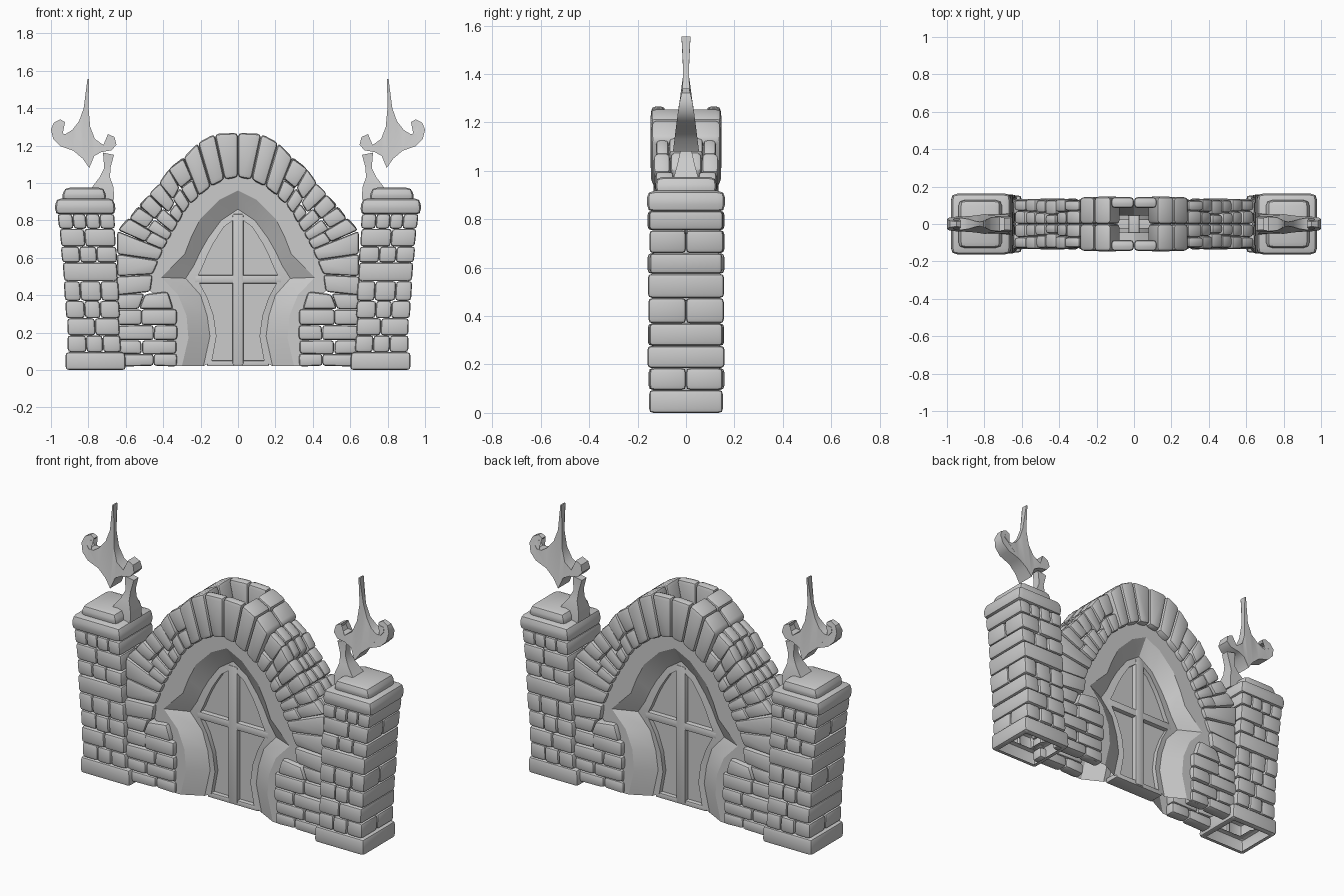
import bpy, bmesh, random
from mathutils import Vector

if "Cube" in bpy.data.objects:
    bpy.data.objects.remove(bpy.data.objects["Cube"])

random.seed(4)
J = lambda a: random.uniform(-a, a)


def finish(name, bm, mirror_y=False, mirror_x=True, angle=0.7):
    bmesh.ops.recalc_face_normals(bm, faces=bm.faces)
    me = bpy.data.meshes.new(name)
    bm.to_mesh(me)
    bm.free()
    ob = bpy.data.objects.new(name, me)
    bpy.context.collection.objects.link(ob)
    if mirror_x or mirror_y:
        m = ob.modifiers.new("mirror", 'MIRROR')
        m.use_axis = (mirror_x, mirror_y, False)
        m.use_mirror_merge = False
    bpy.ops.object.select_all(action='DESELECT')
    ob.select_set(True)
    bpy.context.view_layer.objects.active = ob
    bpy.ops.object.shade_smooth_by_angle(angle=angle)
    return ob


def stone(bm, quad, y0, y1, w=0.017, jit=0.0):
    """Rounded block: four (x, z) corners swept from y0 to y1."""
    q = [(x + J(jit), z + J(jit)) for x, z in quad]
    a = [bm.verts.new((x, y0, z)) for x, z in q]
    b = [bm.verts.new((x, y1, z)) for x, z in q]
    fs = [bm.faces.new(a), bm.faces.new(b[::-1])]
    for i in range(4):
        k = (i + 1) % 4
        fs.append(bm.faces.new((a[k], a[i], b[i], b[k])))
    bmesh.ops.recalc_face_normals(bm, faces=fs)
    edges = {e for f in fs for e in f.edges}
    bmesh.ops.bevel(bm, geom=list(edges), offset=w, segments=2, profile=0.55,
                    affect='EDGES', clamp_overlap=True)


def rect(x0, x1, z0, z1):
    return [(x0, z0), (x1, z0), (x1, z1), (x0, z1)]


def mix(a, b, t):
    return (a[0] + (b[0] - a[0]) * t, a[1] + (b[1] - a[1]) * t)


def loft(bm, rings, closed=False):
    vs = [[bm.verts.new(p) for p in r] for r in rings]
    n = len(rings[0])
    for r, s in zip(vs, vs[1:]):
        for i in range(n if closed else n - 1):
            k = (i + 1) % n
            bm.faces.new((r[i], r[k], s[k], s[i]))
    return vs


# Leaning hollow pillars: rows of nx by ny rounded stones
left = lambda z: 0.617 + 0.055 * z
right = lambda z: 0.912 + 0.075 * z * z
H = 0.155
zs = [0.0, 0.095, 0.185, 0.277, 0.37, 0.475, 0.575, 0.66, 0.755, 0.835]
rows = [(1, 1), (3, 2), (2, 1), (3, 1), (3, 2), (1, 1), (3, 1), (2, 2), (4, 1)]
bm = bmesh.new()
for r, (nx, ny) in enumerate(rows):
    z0, z1 = zs[r], zs[r + 1]
    grow = 0.012 if r == 0 else J(0.005)
    a0, b0, a1, b1 = left(z0) - grow, right(z0) + grow, left(z1) - grow, right(z1) + grow
    if r == 0:
        a0, b0, a1, b1 = 0.6, 0.922, 0.604, 0.922
    cuts = [0] + [(i + J(0.12)) / nx for i in range(1, nx)] + [1]
    for u, v in zip(cuts, cuts[1:]):
        for j in range(ny):
            h = H + J(0.005)
            q = [(a0 + (b0 - a0) * u, z0), (a0 + (b0 - a0) * v, z0),
                 (a1 + (b1 - a1) * v, z1), (a1 + (b1 - a1) * u, z1)]
            stone(bm, q, -h + 2 * h * j / ny, -h + 2 * h * (j + 1) / ny, 0.018)
flat = [f for f in bm.faces if abs(f.normal.z) > 0.9 and f.calc_area() > 0.002]
bmesh.ops.inset_individual(bm, faces=flat, thickness=0.02)
m = 0.045
inner = [f for f in bm.faces for c in [f.calc_center_median()]
         if left(c.z) + m < c.x < right(c.z) - m and abs(c.y) < H - m]
bmesh.ops.delete(bm, geom=inner, context='FACES')
finish("pillar_stones", bm)

# Pillar caps: thick slab and a smaller tapered slab
bm = bmesh.new()
stone(bm, [(0.652, 0.83), (0.98, 0.83), (0.975, 0.918), (0.662, 0.918)], -0.162, 0.162, 0.032)
stone(bm, [(0.70, 0.9), (0.945, 0.9), (0.93, 0.975), (0.715, 0.975)], -0.127, 0.127, 0.03)
finish("pillar_caps", bm)

# Flame posts: waisted pegs leaning on the caps
bm = bmesh.new()
secs = [(0.912, 0.663, 0.765, 0.055), (0.975, 0.665, 0.782, 0.05), (1.03, 0.684, 0.74, 0.035),
        (1.08, 0.682, 0.715, 0.024), (1.15, 0.663, 0.722, 0.022)]
rings = loft(bm, [[(a, -y, z), (b, -y, z + (0.012 if z > 1.1 else 0)),
                   (b, y, z + (0.012 if z > 1.1 else 0)), (a, y, z)] for z, a, b, y in secs], True)
bm.faces.new(rings[0])
bm.faces.new(rings[-1])
finish("flame_posts", bm)

# Curled flames: flat outline, thickness changing with height
outline = [(.805, 1.555), (.812, 1.48), (.825, 1.40), (.85, 1.33), (.885, 1.285), (.92, 1.262),
           (.95, 1.262), (.968, 1.285), (.96, 1.308), (.935, 1.312), (.925, 1.325), (.95, 1.34),
           (.985, 1.322), (1.0, 1.285), (.988, 1.235), (.95, 1.197), (.88, 1.172), (.83, 1.13),
           (.795, 1.08), (.768, 1.145), (.73, 1.165), (.675, 1.175), (.65, 1.205), (.66, 1.245),
           (.695, 1.262), (.678, 1.232), (.688, 1.206), (.72, 1.203), (.765, 1.235), (.79, 1.30),
           (.799, 1.40), (.800, 1.48), (.797, 1.555)]


def thick(z):
    pts = [(1.0, .06), (1.08, .054), (1.27, .03), (1.345, .012), (1.43, .011), (1.56, .019)]
    for (a, u), (b, v) in zip(pts, pts[1:]):
        if z <= b:
            return u + (v - u) * (z - a) / (b - a)
    return .019


bm = bmesh.new()
f = bm.faces.new([bm.verts.new((x, 0, z)) for x, z in outline])
tris = bmesh.ops.triangulate(bm, faces=[f])['faces']
ext = bmesh.ops.extrude_face_region(bm, geom=tris, use_keep_orig=True)
back = {v for v in ext['geom'] if isinstance(v, bmesh.types.BMVert)}
for v in bm.verts:
    v.co.y = thick(v.co.z) * (1 if v in back else -1)
finish("flames", bm)

# Arch stones: big keystones on top, then two-deep courses down each side
outer = [(0, 1.268), (.125, 1.262), (.215, 1.215), (.292, 1.135), (.37, 1.075), (.42, 1.0), (.475, .94),
         (.53, .875), (.585, .81), (.645, .745), (.648, .62), (.648, .5), (.648, .4)]
innr = [(0, 1.03), (.072, 1.018), (.145, .98), (.21, .93), (.255, .885), (.29, .835), (.32, .785),
        (.35, .735), (.375, .69), (.40, .645), (.425, .585), (.455, .51), (.47, .42)]
bm = bmesh.new()
for i in range(len(outer) - 1):
    a, b, c, d = innr[i], innr[i + 1], outer[i + 1], outer[i]
    if i < 3:
        stone(bm, [a, b, c, d], -0.145 + J(.004), -0.085 if i == 0 else 0, 0.022)
    elif i < 9:
        t = 0.42 + J(0.12)
        p, q = mix(a, d, t), mix(b, c, t)
        stone(bm, [a, b, q, p], -0.132 + J(.006), -0.06, 0.018, .003)
        s = -0.065 + J(.015)
        stone(bm, [p, q, c, d], -0.13 + J(.006), s, 0.018, .004)
        stone(bm, [p, q, c, d], s, 0, 0.018, .006)
    else:
        stone(bm, [a, b, c, d], -0.128 + J(.006), -0.05, 0.018, .002)
finish("arch_stones", bm, True)

# Flank wall bricks between door surround and pillar
bm = bmesh.new()
wz = [0.02, 0.085, 0.16, 0.24, 0.325]
for r in range(4):
    s = 0.48 + (0.035 if r % 2 else -0.03)
    x0 = 0.33 + J(.008)
    for a, b in ((x0, s), (s, 0.645)):
        stone(bm, rect(a, b, wz[r], wz[r + 1]), -0.128 + J(.008), -0.05, 0.018, .003)
stone(bm, [(.345, .325), (.53, .325), (.50, .405), (.375, .42)], -0.135, -0.05, 0.02)
stone(bm, [(.53, .325), (.645, .325), (.645, .405), (.50, .41)], -0.125, -0.05, 0.018)
finish("flank_bricks", bm, True)

# Door surround: flat plate, splayed reveal, door frame and recessed panel
O = [(0, 1.1), (.14, 1.06), (.28, .94), (.38, .8), (.45, .65), (.54, .5), (.43, .38), (.39, .28), (.38, .15), (.38, .02)]
A = [(0, .96), (.1, .91), (.2, .81), (.25, .71), (.285, .62), (.41, .495), (.32, .40), (.275, .29), (.265, .17), (.3, .02)]
B = [(0, .86), (.09, .80), (.16, .705), (.2, .635), (.235, .56), (.28, .49), (.2, .4), (.165, .29), (.15, .18), (.185, .02)]
D = [(0, .82), (.075, .765), (.13, .68), (.165, .61), (.19, .55), (.22, .49), (.165, .39), (.13, .29), (.115, .18), (.14, .045)]
at = lambda c, y: [(x, y, z) for x, z in c]
bm = bmesh.new()
loft(bm, [at(O, -.105), at(A, -.105), at(B, -.045)])
finish("door_surround", bm, True, angle=0.45)
bm = bmesh.new()
loft(bm, [at(B, -.045), at(D, -.05), at(D, -.022), at([(0, z) for x, z in D], -.022)])
finish("door_frame_and_panel", bm, True, angle=0.45)

# Door bars and threshold
bm = bmesh.new()
stone(bm, rect(-.03, .03, .025, .835), -.052, .052, .01)
stone(bm, rect(-.235, .235, .462, .508), -.05, .05, .01)
stone(bm, rect(-.165, .165, .02, .05), -.047, .047, .006)
finish("door_bars", bm, mirror_x=False)
